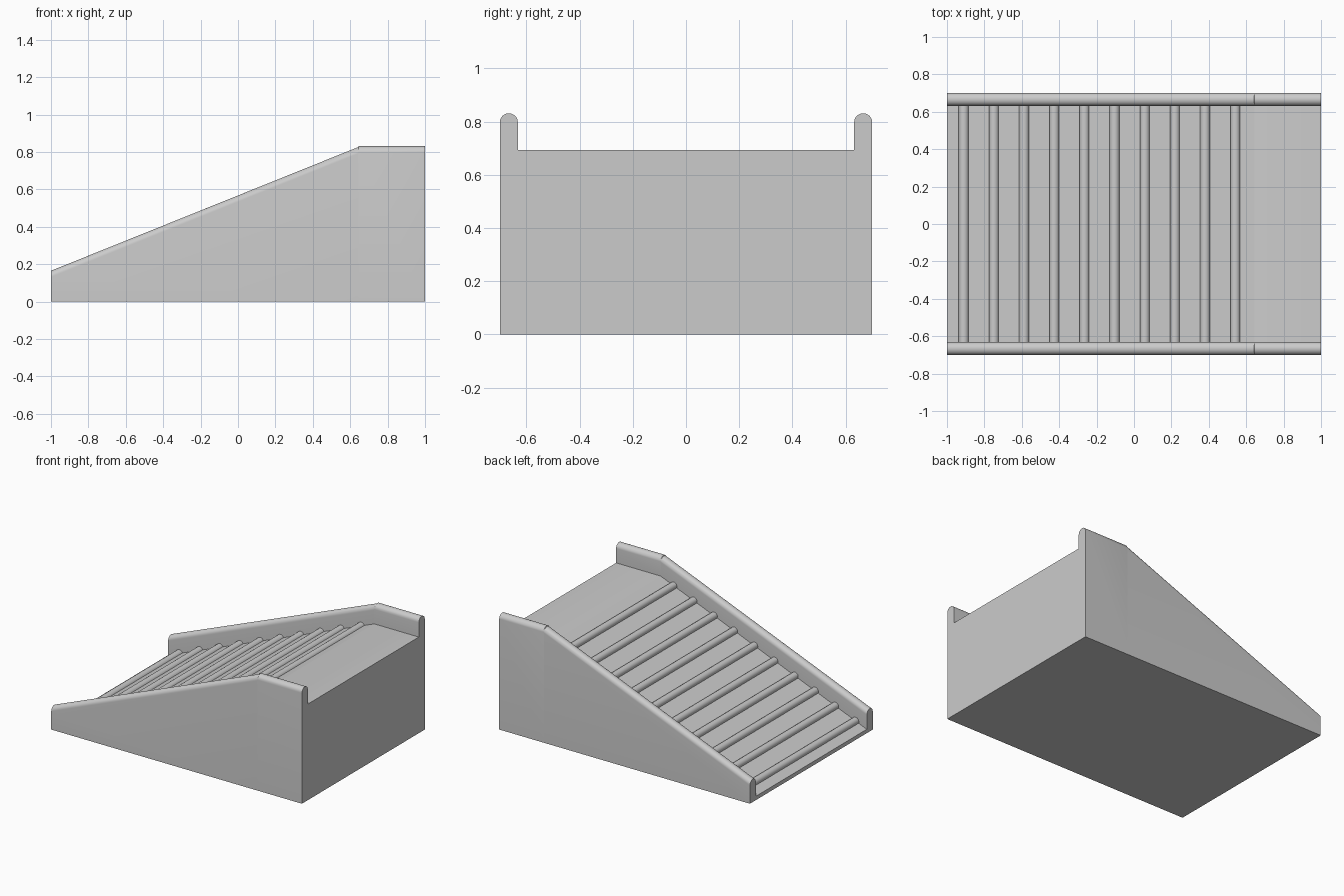
import bpy, bmesh, math

if "Cube" in bpy.data.objects:
    bpy.data.objects.remove(bpy.data.objects["Cube"], do_unlink=True)

grey = bpy.data.materials.new("light grey")
grey.use_nodes = True
colour = (0.6, 0.6, 0.6, 1)
grey.diffuse_color = colour
grey.node_tree.nodes["Principled BSDF"].inputs["Base Color"].default_value = colour

OUTER, INNER = 0.7, 0.632
RADIUS = (OUTER - INNER) / 2
DECK_LOW, DECK_HIGH, BEND = 0.028, 0.693, 0.645
SLOPE = (DECK_HIGH - DECK_LOW) / (BEND + 1)


def deck_height(x):
    return min(DECK_HIGH, DECK_LOW + SLOPE * (x + 1))


def section(x, rail):
    """Outline across the ramp: floor, rounded side rails and sunken deck."""
    mid, spring = (OUTER + INNER) / 2, rail - RADIUS
    arc = [(mid + RADIUS * math.cos(a), spring + RADIUS * math.sin(a))
           for a in (math.pi * i / 16 for i in range(17))]
    half = [(OUTER, 0)] + arc + [(INNER, deck_height(x))]
    return [(x, y, z) for y, z in half + [(-y, z) for y, z in reversed(half)]]


def finish(bm, name):
    bmesh.ops.recalc_face_normals(bm, faces=bm.faces)
    mesh = bpy.data.meshes.new(name)
    bm.to_mesh(mesh)
    bm.free()
    mesh.materials.append(grey)
    obj = bpy.data.objects.new(name, mesh)
    bpy.context.collection.objects.link(obj)
    bpy.ops.object.select_all(action='DESELECT')
    obj.select_set(True)
    bpy.context.view_layer.objects.active = obj
    bpy.ops.object.shade_smooth_by_angle(angle=math.radians(30))
    return obj


# Ramp body with rails, lofted along its length; the rail steps up at the bend
bm = bmesh.new()
stations = [(-1, 0.165), (BEND - 0.003, 0.826), (BEND, 0.831), (1, 0.831)]
rings = [[bm.verts.new(p) for p in section(x, rail)] for x, rail in stations]
count = len(rings[0])
for a, b in zip(rings, rings[1:]):
    for i in range(count):
        j = (i + 1) % count
        bm.faces.new((a[i], a[j], b[j], b[i]))
bm.faces.new(rings[0])
bm.faces.new(rings[-1])
finish(bm, "ramp_body")

# Round foot rungs half sunk into the slope
for n in range(10):
    x = -0.91 + 0.1613 * n
    bm = bmesh.new()
    bmesh.ops.create_cone(bm, cap_ends=True, segments=24, radius1=0.027,
                          radius2=0.027, depth=2 * INNER + 0.01)
    rung = finish(bm, f"rung_{n + 1}")
    rung.rotation_euler.x = math.pi / 2
    rung.location = (x, 0, deck_height(x))
